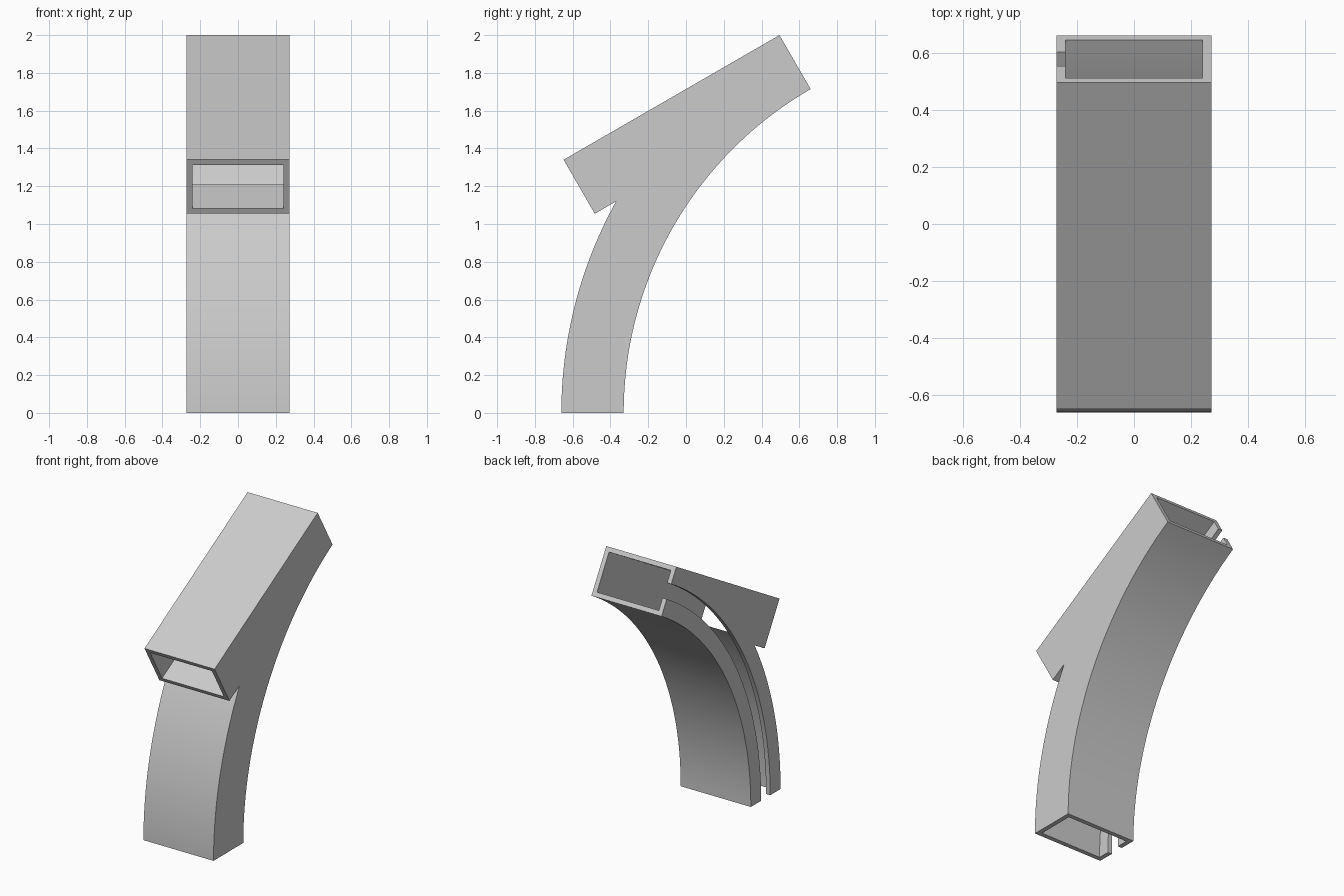
import bpy
import bmesh
from math import sin, cos, atan2, sqrt, radians

cube = bpy.data.objects.get("Cube")
if cube:
    bpy.data.objects.remove(cube)

SWEEP = radians(60)            # bend of the curved duct
UNIT = 2 / (7 * sin(SWEEP))    # duct depth
R_IN, R_OUT = 6 * UNIT, 7 * UNIT
CENTRE_Y = (R_IN * cos(SWEEP) + R_OUT) / 2
LENGTH = 4 * UNIT              # straight branch
HALF_WIDTH = 0.272
WALL = 0.032
STEPS = 48


def polar(r, a, s=0.0):
    """Point on the bend at radius r and angle a, moved s along the tangent."""
    return (CENTRE_Y - r * cos(a) + s * sin(a), r * sin(a) + s * cos(a))


def arc(r, start, end):
    return [polar(r, start + (end - start) * i / STEPS) for i in range(STEPS + 1)]


def duct_outline(inset, extend):
    """Side outline of the bend joined with the straight branch."""
    ri, ro = R_IN + inset, R_OUT - inset
    join = SWEEP - atan2(sqrt(ro * ro - ri * ri), ri)
    pts = arc(ri, 0, SWEEP)
    if extend:
        pts = [polar(ri, 0, -extend)] + pts + [polar(ri, SWEEP, extend)]
    pts += [polar(ro, SWEEP, extend),
            polar(ro, SWEEP, -LENGTH - extend),
            polar(ri, SWEEP, -LENGTH - extend)]
    pts += arc(ro, join, 0)
    if extend:
        pts.append(polar(ro, 0, -extend))
    return pts


def slot_outline(r, half, extend):
    return ([polar(r - half, 0, -extend)] + arc(r - half, 0, SWEEP)
            + [polar(r - half, SWEEP, extend), polar(r + half, SWEEP, extend)]
            + arc(r + half, SWEEP, 0) + [polar(r + half, 0, -extend)])


def extrude_outline(name, pts, x0, x1):
    bm = bmesh.new()
    face = bm.faces.new([bm.verts.new((x0, y, z)) for y, z in pts])
    out = bmesh.ops.extrude_face_region(bm, geom=[face])
    moved = [v for v in out["geom"] if isinstance(v, bmesh.types.BMVert)]
    bmesh.ops.translate(bm, verts=moved, vec=(x1 - x0, 0, 0))
    bmesh.ops.recalc_face_normals(bm, faces=bm.faces)
    mesh = bpy.data.meshes.new(name)
    bm.to_mesh(mesh)
    bm.free()
    obj = bpy.data.objects.new(name, mesh)
    bpy.context.collection.objects.link(obj)
    return obj


def cut(target, cutter):
    cutter.hide_render = True
    mod = target.modifiers.new("cut", 'BOOLEAN')
    mod.operation = 'DIFFERENCE'
    mod.solver = 'EXACT'
    mod.object = cutter
    bpy.context.view_layer.objects.active = target
    bpy.ops.object.modifier_apply(modifier=mod.name)
    bpy.data.objects.remove(cutter)


# Outer shell of the forked duct
duct = extrude_outline("forked_duct", duct_outline(0, 0), -HALF_WIDTH, HALF_WIDTH)

# Hollow passage, open at all three ends
inner = HALF_WIDTH - WALL
cut(duct, extrude_outline("passage_cutter", duct_outline(WALL, 0.1), -inner, inner))

# Slot following the bend through the right wall
cut(duct, extrude_outline("slot_cutter", slot_outline((R_IN + R_OUT) / 2, 0.05, 0.15),
                          -HALF_WIDTH - 0.1, -inner + 0.05))

# Single grey material
grey = bpy.data.materials.new("light_grey")
grey.use_nodes = True
colour = (0.6, 0.6, 0.6, 1)
grey.diffuse_color = colour
grey.node_tree.nodes["Principled BSDF"].inputs["Base Color"].default_value = colour
duct.data.materials.clear()
duct.data.materials.append(grey)
for poly in duct.data.polygons:
    poly.material_index = 0

# Smooth bend with crisp corners
bpy.ops.object.select_all(action='DESELECT')
duct.select_set(True)
bpy.context.view_layer.objects.active = duct
bpy.ops.object.shade_smooth_by_angle(angle=radians(20))
